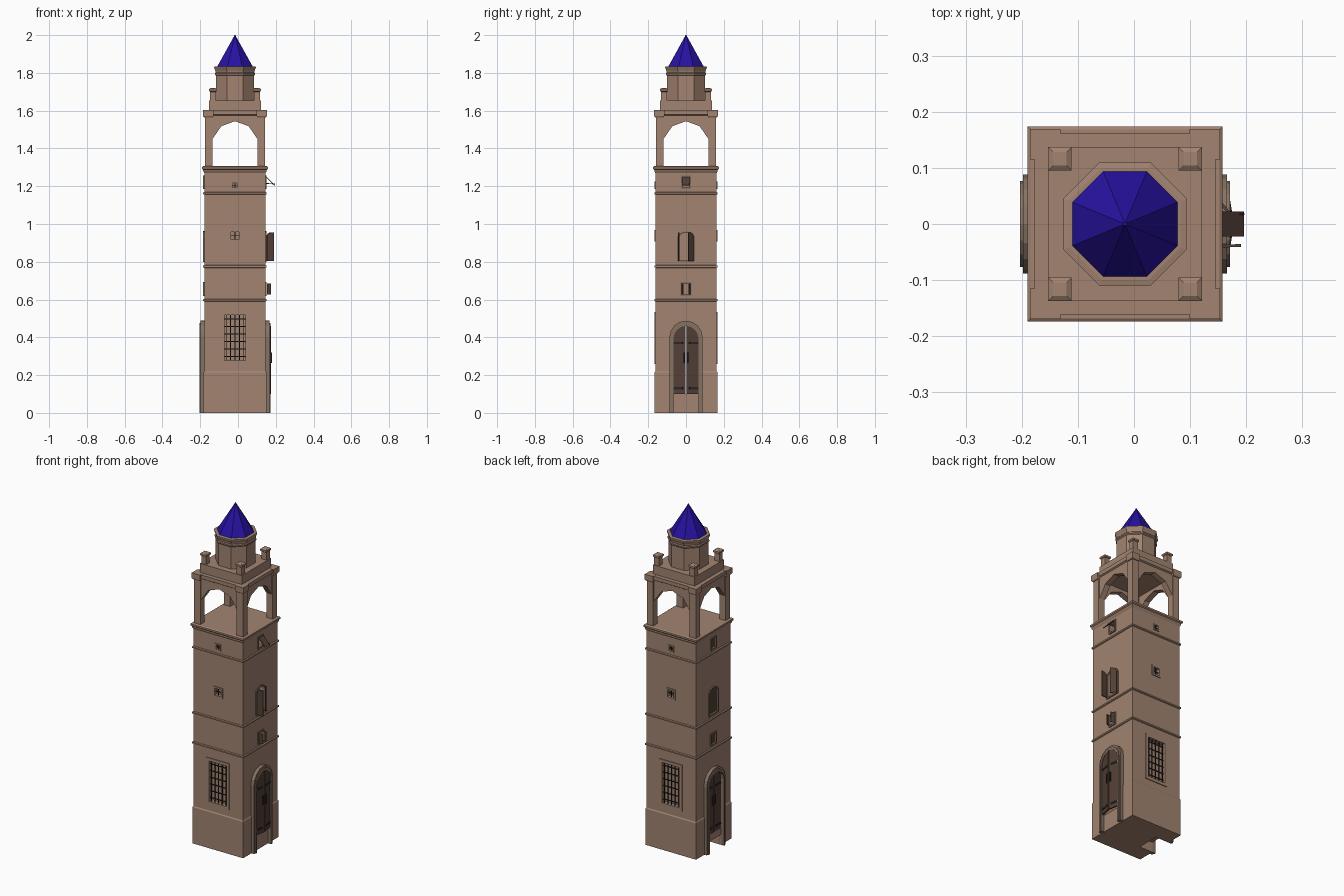
import bpy, bmesh, math
from mathutils import Matrix, Vector

if "Cube" in bpy.data.objects:
    bpy.data.objects.remove(bpy.data.objects["Cube"])

CX = -0.016  # tower axis in x


def material(name, rgb):
    m = bpy.data.materials.new(name)
    m.diffuse_color = (*rgb, 1)
    m.use_nodes = True
    m.node_tree.nodes["Principled BSDF"].inputs["Base Color"].default_value = m.diffuse_color
    return m


STONE = material("stone", (0.36, 0.23, 0.165))
TRIM = material("trim", (0.24, 0.17, 0.125))
WOOD = material("wood", (0.085, 0.05, 0.037))
IRON = material("iron", (0.02, 0.02, 0.02))
BLUE = material("blue_roof", (0.02, 0.006, 0.36))


def finish(name, bm, mat, M=Matrix()):
    bmesh.ops.recalc_face_normals(bm, faces=bm.faces)
    bm.transform(Matrix.Translation((CX, 0, 0)) @ M)
    me = bpy.data.meshes.new(name)
    bm.to_mesh(me)
    bm.free()
    me.materials.append(mat)
    ob = bpy.data.objects.new(name, me)
    bpy.context.collection.objects.link(ob)
    return ob


def side_matrix(side):  # 0 front, 1 right, 2 back, 3 left
    return Matrix.Rotation(side * math.pi / 2, 4, 'Z')


def loft(name, profile, n, mat, at=(0, 0)):
    """Stack of regular n-sided rings given as (half width, z)."""
    bm = bmesh.new()
    rings = []
    for r, z in profile:
        R = r / math.cos(math.pi / n)
        rings.append([bm.verts.new((at[0] + R * math.cos((i + .5) * math.tau / n),
                                    at[1] + R * math.sin((i + .5) * math.tau / n), z)) for i in range(n)])
    for a, b in zip(rings, rings[1:]):
        for i in range(n):
            j = (i + 1) % n
            bm.faces.new((a[i], a[j], b[j], b[i]))
    bm.faces.new(rings[0])
    bm.faces.new(rings[-1])
    return finish(name, bm, mat)


def prism(name, outline, d0, d1, side, mat, local=Matrix()):
    """Outline of (u, z) extruded from depth d0 to d1, measured outward."""
    bm = bmesh.new()
    a = [bm.verts.new((u, -d0, z)) for u, z in outline]
    b = [bm.verts.new((u, -d1, z)) for u, z in outline]
    bm.faces.new(a)
    bm.faces.new(b)
    for i in range(len(a)):
        j = (i + 1) % len(a)
        bm.faces.new((a[i], a[j], b[j], b[i]))
    return finish(name, bm, mat, side_matrix(side) @ local)


def frame(name, outer, inner, d0, d1, side, mat, closed=True):
    """Band between two matching outlines."""
    bm = bmesh.new()
    secs = []
    for o, i in zip(outer, inner):
        secs.append([bm.verts.new((u, -d, z)) for (u, z), d in ((o, d0), (o, d1), (i, d1), (i, d0))])
    n = len(secs)
    for k in range(n if closed else n - 1):
        a, b = secs[k], secs[(k + 1) % n]
        for i in range(4):
            j = (i + 1) % 4
            bm.faces.new((a[i], a[j], b[j], b[i]))
    if not closed:
        bm.faces.new(secs[0])
        bm.faces.new(secs[-1])
    return finish(name, bm, mat, side_matrix(side))


def rect(u0, u1, z0, z1):
    return [(u0, z0), (u0, z1), (u1, z1), (u1, z0)]


def arch(w, z0, z1, n=8, rise=None):
    h = rise or w
    return [(-w, z0)] + [(-w * math.cos(math.pi * i / n), z1 - h + h * math.sin(math.pi * i / n))
                         for i in range(n + 1)] + [(w, z0)]


def half_arch(w, z0, z1, rise, n=4):  # leaf with its hinge edge at u = 0
    return [(w, z0), (0, z0)] + [(w - w * math.cos(math.pi / 2 * i / n),
                                  z1 - rise + rise * math.sin(math.pi / 2 * i / n)) for i in range(n + 1)]


def hinge(u, d, deg, mirror=1):
    return (Matrix.Translation((u, -d, 0)) @ Matrix.Diagonal((mirror, 1, 1, 1))
            @ Matrix.Rotation(-math.radians(deg), 4, 'Z'))


def cut(ob, cutter):
    m = ob.modifiers.new("cut", 'BOOLEAN')
    m.operation, m.solver, m.object = 'DIFFERENCE', 'EXACT', cutter
    bpy.context.view_layer.objects.active = ob
    bpy.ops.object.modifier_apply(modifier="cut")
    bpy.data.objects.remove(cutter)


# Shaft with plinth and string courses
S = 0.162
profile = [(0.166, 0), (0.166, 0.215), (S, 0.221)]
for z in (0.597, 0.775, 1.162):
    profile += [(S, z - .007), (S + .006, z - .004), (S + .006, z + .004), (S, z + .007)]
profile += [(S, 1.27), (.168, 1.28), (.168, 1.287), (.174, 1.292), (.174, 1.302), (.168, 1.306)]
shaft = loft("shaft", profile, 4, STONE)

# Doorway passage and step notch
cut(shaft, prism("cut", arch(.066, .1, .46), -.3, .3, 1, STONE))
cut(shaft, prism("cut", rect(-.066, .066, -.05, .06), .08, .3, 3, STONE))

# Front and back: barred window and two small square windows
for s, word in ((0, "front"), (2, "back")):
    for nm, w, z0, z1, b in (("barred", .056, .278, .517, .018), ("middle", .02, .917, .958, .01),
                             ("upper", .012, 1.193, 1.217, .007)):
        hole = rect(-w, w, z0, z1)
        cut(shaft, prism("cut", hole, .14, .3, s, STONE))
        frame(f"{word}_{nm}_window_frame", rect(-w - b, w + b, z0 - b, z1 + b), hole, .155, .167, s, STONE)
        nu, nz = (5, 6) if nm == "barred" else (1, 1)
        for i in range(nu):
            u = -w + 2 * w * (i + (.5 if nu == 1 else 0.4)) / (nu if nu == 1 else nu - .2)
            prism(f"{word}_{nm}_upright_bar", rect(u - .002, u + .002, z0, z1), .156, .16, s, IRON)
        for i in range(nz):
            z = z0 + (z1 - z0) * (i + .5) / nz
            prism(f"{word}_{nm}_cross_bar", rect(-w, w, z - .002, z + .002), .154, .158, s, IRON)

# Right and left: door surrounds, arched window, small windows
for s, word in ((1, "right"), (3, "left")):
    frame(f"{word}_door_surround", arch(.088, 0, .488), arch(.067, 0, .462), .158, .182, s, TRIM, False)
    frame(f"{word}_door_moulding", arch(.077, 0, .476), arch(.066, 0, .46), .15, .187, s, TRIM, False)
    for nm, outer, inner in (
            ("arched", arch(.045, .798, .962, rise=.03), arch(.037, .806, .954, rise=.025)),
            ("lower", rect(-.028, .028, .618, .692), rect(-.02, .02, .626, .684)),
            ("upper", rect(-.026, .026, 1.184, 1.256), rect(-.019, .019, 1.192, 1.248))):
        cut(shaft, prism("cut", inner, .13, .3, s, STONE))
        frame(f"{word}_{nm}_window_frame", outer, inner, .155, .168, s, TRIM)
        if s == 3:
            prism(f"left_{nm}_shutter", inner, .15, .158, s, WOOD)

# Door leaves with straps and handles; right pair ajar, left pair closed
for s, word, d, deg in ((1, "right", .18, 10), (3, "left", .165, 0)):
    for m in (-1, 1):
        M = hinge(m * .066, d, deg, -m)
        prism(f"{word}_door_leaf", half_arch(.063, .1, .46, .066), -.008, 0, s, WOOD, M)
        for z in (.13, .37):
            prism(f"{word}_door_strap", rect(0, .05, z - .006, z + .006), -.001, .003, s, IRON, M)
        prism(f"{word}_door_handle", rect(.051, .058, .265, .32), 0, .006, s, IRON, M)

# Open shutters on the right side
for u, deg, m in ((-.042, 88, 1), (.042, 40, -1)):
    prism("arched_shutter", half_arch(.037, .803, .956, .025), -.005, 0, 1, WOOD, hinge(u, .17, deg, m))
for m in (-1, 1):
    prism("lower_shutter", rect(0, .022, .626, .686), -.004, 0, 1, WOOD, hinge(m * .024, .17, 75, -m))
awning = Matrix.Translation((0, -.168, 1.25)) @ Matrix.Rotation(math.radians(-45), 4, 'X')
prism("upper_flap_shutter", rect(-.022, .022, -.062, 0), -.004, 0, 1, WOOD, awning)
prism("flap_stay", rect(.016, .019, -.05, 0), -.002, .002, 1, IRON,
      Matrix.Translation((0, -.163, 1.215)) @ Matrix.Rotation(math.radians(-86), 4, 'X'))

# Open belfry with four arches and corner piers
belfry = loft("belfry", [(.153, 1.3), (.153, 1.575), (.161, 1.58), (.161, 1.602)], 4, STONE)
cut(belfry, loft("cut", [(.119, 1.2), (.119, 1.56)], 4, STONE))
opening = [(-.119, 1.2), (-.119, 1.45), (-.072, 1.518), (0, 1.544), (.072, 1.518), (.119, 1.45), (.119, 1.2)]
for s in (0, 1):
    cut(belfry, prism("cut", opening, -.3, .3, s, STONE))
for x in (-1, 1):
    for y in (-1, 1):
        loft("belfry_pier", [(.0205, 1.3), (.0205, 1.57)], 4, STONE, (x * .1395, y * .1395))
        loft("pier_cap", [(.0225, 1.565), (.027, 1.572), (.027, 1.603)], 4, STONE, (x * .142, y * .142))
        # Corner pinnacles on the terrace
        loft("pinnacle", [(.016, 1.65), (.016, 1.7), (.021, 1.704), (.021, 1.714), (.012, 1.72)],
             4, STONE, (x * .116, y * .116))
loft("terrace_block", [(.137, 1.595), (.137, 1.655)], 4, STONE)

# Octagonal lantern and blue spire
loft("lantern", [(.101, 1.65), (.101, 1.785), (.106, 1.79), (.106, 1.797), (.102, 1.802),
                 (.104, 1.812), (.11, 1.826), (.11, 1.832), (.1, 1.834)], 8, STONE)
loft("spire", [(.097, 1.828), (.006, 1.992), (.003, 2.0)], 8, BLUE)
